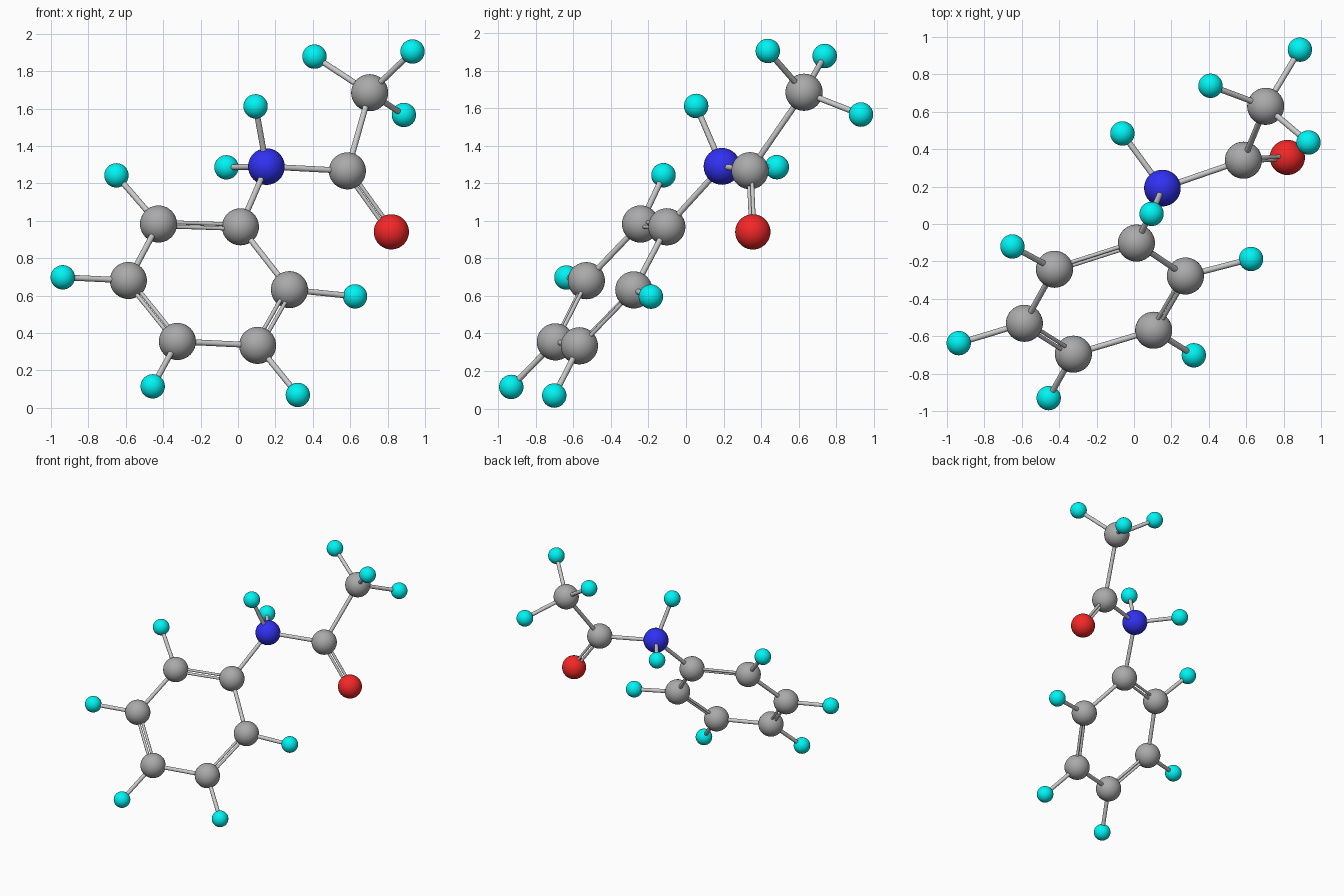
import bpy
from mathutils import Vector

if "Cube" in bpy.data.objects:
    bpy.data.objects.remove(bpy.data.objects["Cube"])


def material(name, rgb):
    m = bpy.data.materials.new(name)
    m.diffuse_color = (*rgb, 1)
    m.use_nodes = True
    m.node_tree.nodes["Principled BSDF"].inputs["Base Color"].default_value = m.diffuse_color
    return m


# element: radius, material
ELEMENTS = {
    "carbon": (0.099, material("dark_grey", (0.4, 0.4, 0.4))),
    "nitrogen": (0.098, material("blue", (0.03, 0.03, 0.9))),
    "oxygen": (0.094, material("red", (0.9, 0.02, 0.02))),
    "hydrogen": (0.065, material("cyan", (0.0, 0.9, 0.9))),
}

# ring atoms with the hydrogen each one carries (none where the amine attaches)
RING = [
    ((0.013, -0.102, 0.968), None),
    ((-0.425, -0.242, 0.983), (-0.650, -0.120, 1.243)),
    ((-0.586, -0.531, 0.681), (-0.937, -0.637, 0.698)),
    ((-0.324, -0.696, 0.355), (-0.456, -0.931, 0.115)),
    ((0.105, -0.568, 0.334), (0.320, -0.702, 0.069)),
    ((0.275, -0.278, 0.632), (0.626, -0.187, 0.596)),
]
NITROGEN = (0.152, 0.192, 1.290)
CARBONYL = (0.585, 0.341, 1.267)
OXYGEN = (0.820, 0.356, 0.941)
METHYL = (0.704, 0.629, 1.685)
AMINE_H = [(0.094, 0.054, 1.612), (-0.062, 0.484, 1.286)]
METHYL_H = [(0.409, 0.739, 1.878), (0.933, 0.436, 1.905), (0.887, 0.932, 1.566)]


def atom(kind, pos, name):
    radius, mat = ELEMENTS[kind]
    bpy.ops.mesh.primitive_uv_sphere_add(segments=40, ring_count=20, radius=radius, location=pos)
    ob = bpy.context.object
    ob.name = name
    ob.data.materials.append(mat)
    bpy.ops.object.shade_smooth()


def rod(a, b, name, radius=0.0155):
    a, b = Vector(a), Vector(b)
    d = b - a
    bpy.ops.mesh.primitive_cylinder_add(vertices=20, radius=radius, depth=d.length,
                                        location=(a + b) / 2,
                                        rotation=d.to_track_quat('Z', 'Y').to_euler())
    bpy.context.object.name = name
    bpy.ops.object.shade_smooth_by_angle()


def double_rod(a, b, normal, name):
    # two thin rods side by side in the plane with the given normal
    a, b = Vector(a), Vector(b)
    side = normal.cross(b - a).normalized() * 0.0145
    for s in (-1, 1):
        rod(a + side * s, b + side * s, name, 0.0105)


def hydrogen(parent, pos, name):
    atom("hydrogen", pos, name)
    rod(parent, pos, name + "_bond")


def plane_normal(a, b, c):
    return (Vector(b) - Vector(a)).cross(Vector(c) - Vector(a)).normalized()


# six-sided ring with alternating double bonds
ring_normal = plane_normal(RING[0][0], RING[2][0], RING[4][0])
for i, (pos, h) in enumerate(RING):
    nxt = RING[(i + 1) % 6][0]
    atom("carbon", pos, "ring_carbon")
    if i % 2 == 0:
        double_rod(pos, nxt, ring_normal, "ring_double_bond")
    else:
        rod(pos, nxt, "ring_bond")
    if h:
        hydrogen(pos, h, "ring_hydrogen")

# amine group
atom("nitrogen", NITROGEN, "nitrogen")
rod(RING[0][0], NITROGEN, "ring_nitrogen_bond")
for h in AMINE_H:
    hydrogen(NITROGEN, h, "amine_hydrogen")

# carbonyl group
atom("carbon", CARBONYL, "carbonyl_carbon")
atom("oxygen", OXYGEN, "oxygen")
rod(NITROGEN, CARBONYL, "nitrogen_carbonyl_bond")
double_rod(CARBONYL, OXYGEN, plane_normal(CARBONYL, NITROGEN, METHYL), "oxygen_double_bond")

# methyl group
atom("carbon", METHYL, "methyl_carbon")
rod(CARBONYL, METHYL, "methyl_bond")
for h in METHYL_H:
    hydrogen(METHYL, h, "methyl_hydrogen")
